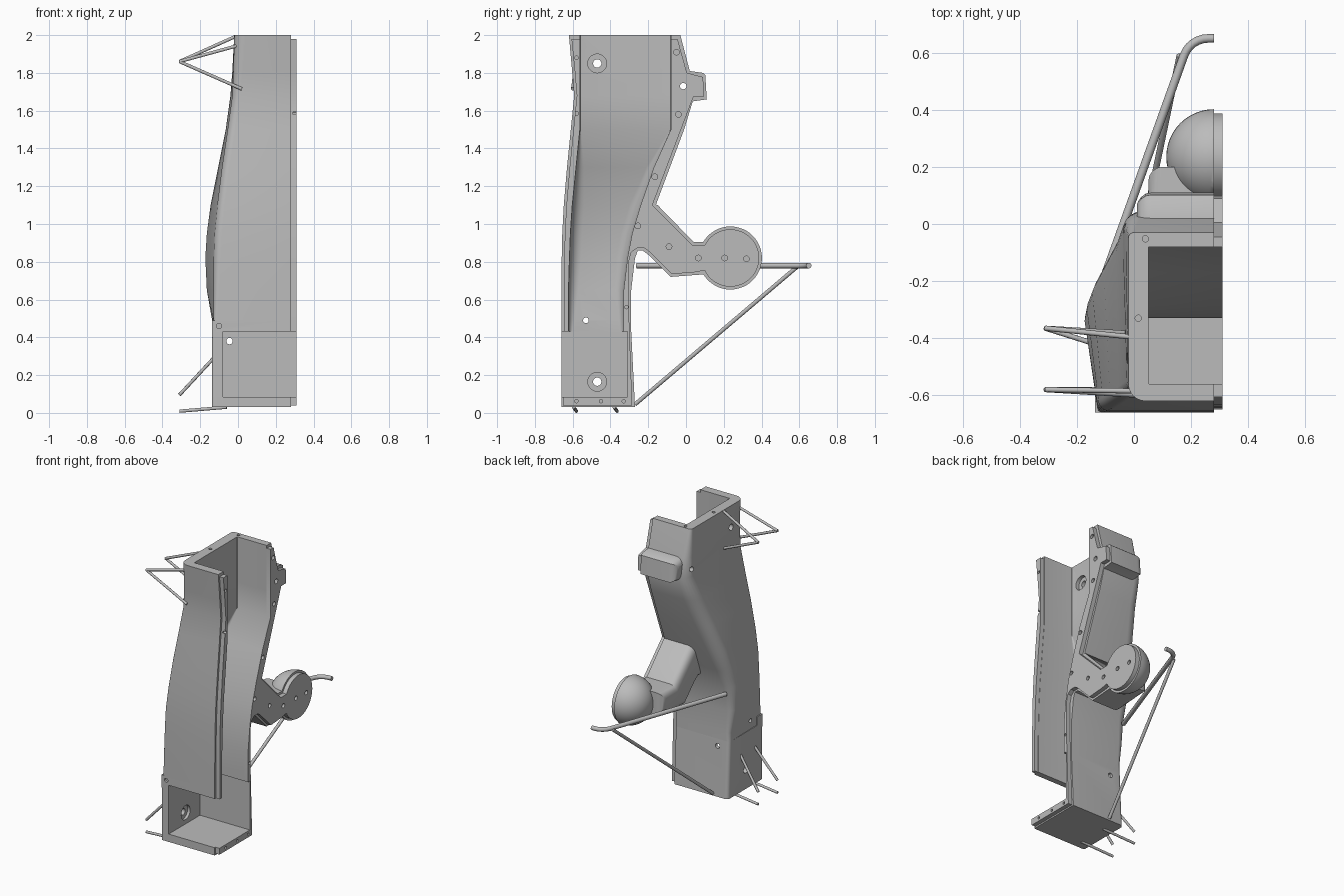
import bpy, bmesh, math
from mathutils import Vector, Matrix

if "Cube" in bpy.data.objects:
    bpy.data.objects.remove(bpy.data.objects["Cube"], do_unlink=True)

GREY = bpy.data.materials.new("plain_grey")
GREY.use_nodes = True
GREY.diffuse_color = (0.5, 0.5, 0.5, 1)
GREY.node_tree.nodes["Principled BSDF"].inputs["Base Color"].default_value = (0.5, 0.5, 0.5, 1)
RIM = 0.28      # plane of the open side
FACE = 0.31     # outer face of the mating flange


def finish(name, bm, angle=35):
    bmesh.ops.recalc_face_normals(bm, faces=bm.faces[:])
    mesh = bpy.data.meshes.new(name)
    bm.to_mesh(mesh)
    bm.free()
    mesh.materials.append(GREY)
    ob = bpy.data.objects.new(name, mesh)
    bpy.context.collection.objects.link(ob)
    smooth(ob, angle)
    return ob


def smooth(ob, angle=35):
    bpy.ops.object.select_all(action='DESELECT')
    ob.select_set(True)
    bpy.context.view_layer.objects.active = ob
    bpy.ops.object.shade_smooth_by_angle(angle=math.radians(angle))


def arc(cx, cy, r, a, b, n=6):
    return [(cx + r * math.cos(math.radians(a + (b - a) * i / n)),
             cy + r * math.sin(math.radians(a + (b - a) * i / n))) for i in range(n + 1)]


def loft(name, rings):
    """Join equal rings of points and cap both ends."""
    bm = bmesh.new()
    loops = [[bm.verts.new(p) for p in ring] for ring in rings]
    for low, high in zip(loops, loops[1:]):
        for i in range(len(low)):
            j = (i + 1) % len(low)
            bm.faces.new((low[i], low[j], high[j], high[i]))
    bm.faces.new(loops[0])
    bm.faces.new(loops[-1])
    return finish(name, bm)


def prism(name, pts, x0, x1, bevel=0):
    """Extrude a side profile across x, rounding the edges at x0."""
    bm = bmesh.new()
    face = bm.faces.new([bm.verts.new((x0, y, z)) for y, z in pts])
    grown = bmesh.ops.extrude_face_region(bm, geom=[face])
    moved = [v for v in grown["geom"] if isinstance(v, bmesh.types.BMVert)]
    bmesh.ops.translate(bm, verts=moved, vec=(x1 - x0, 0, 0))
    if bevel:
        edges = [e for e in bm.edges if all(abs(v.co.x - x0) < 1e-5 for v in e.verts)]
        bmesh.ops.bevel(bm, geom=edges, offset=bevel, segments=4, profile=0.5, affect='EDGES')
    return finish(name, bm)


def outer(xb, xf, yb, yf, rb, rf):
    return ([(RIM, yb)] + arc(xb + rb, yb - rb, rb, 90, 180)
            + arc(xf + rf, yf + rf, rf, 180, 270))


def shell_ring(z, xb, xf, yb, yf, rb, rf, xi, ybi, yfi, ri):
    pts = outer(xb, xf, yb, yf, rb, rf) + [(RIM, yf), (RIM, yfi)]
    pts += arc(xi + ri, yfi + ri, ri, 270, 180) + arc(xi + ri, ybi - ri, ri, 180, 90)
    return [(x, y, z) for x, y in pts + [(RIM, ybi)]]


def box_ring(z, yb):
    pts = outer(-0.137, -0.137, yb, -0.66, 0.025, 0.012)
    pts += [(-0.08, -0.66), (-0.08, -0.31), (RIM, -0.31)]
    return [(x, y, z) for x, y in pts]


# Curved shell: z, outer x back/front, outer y back/front, radii, inner x, inner y, inner radius
stations = [
    (2.00, -0.02, -0.02, -0.03, -0.62, 0.02, 0.06, 0.05, -0.08, -0.56, 0.004),
    (1.81, -0.03, -0.025, 0.02, -0.603, 0.05, 0.05, 0.05, -0.08, -0.56, 0.004),
    (1.68, -0.04, -0.03, 0.045, -0.592, 0.07, 0.04, 0.05, -0.08, -0.56, 0.004),
    (1.50, -0.065, -0.055, -0.01, -0.61, 0.09, 0.04, 0.05, -0.08, -0.56, 0.004),
    (1.30, -0.105, -0.085, -0.085, -0.63, 0.09, 0.04, -0.02, -0.17, -0.58, 0.04),
    (1.10, -0.145, -0.11, -0.16, -0.647, 0.09, 0.04, -0.07, -0.24, -0.60, 0.06),
    (0.95, -0.165, -0.125, -0.22, -0.655, 0.08, 0.04, -0.09, -0.285, -0.61, 0.06),
    (0.82, -0.173, -0.13, -0.27, -0.658, 0.07, 0.04, -0.10, -0.31, -0.615, 0.06),
    (0.65, -0.165, -0.13, -0.29, -0.66, 0.05, 0.03, -0.095, -0.33, -0.62, 0.05),
    (0.49, -0.137, -0.13, -0.29, -0.66, 0.03, 0.02, -0.08, -0.33, -0.62, 0.03),
    (0.43, -0.137, -0.13, -0.29, -0.66, 0.025, 0.012, -0.08, -0.33, -0.62, 0.02),
]
shell = loft("curved_shell", [shell_ring(*s) for s in stations])

# Open-fronted box under the shell
base = loft("base_box_walls", [box_ring(0.43, -0.29), box_ring(0.03, -0.27)])
floor = prism("base_floor", [(-0.66, 0.03), (-0.28, 0.03), (-0.28, 0.085), (-0.66, 0.085)], -0.13, RIM)
corner = prism("base_corner_post", [(-0.66, 0.4), (-0.60, 0.4), (-0.60, 0.49), (-0.66, 0.49)], -0.137, -0.085)

# Lug on the upper back, arm and ball
lug = prism("rear_lug", [(-0.05, 1.84), (0.01, 1.825), (0.02, 1.81), (0.09, 1.80), (0.102, 1.79),
                         (0.11, 1.66), (0.04, 1.65), (-0.03, 1.62)], 0.01, RIM, 0.05)
arm = prism("rear_arm", [(-0.21, 1.12), (-0.15, 1.10), (0.04, 0.905), (0.2, 0.905), (0.2, 0.74),
                         (0.05, 0.73), (-0.08, 0.72), (-0.19, 0.83), (-0.23, 0.86), (-0.28, 0.86)],
            0.05, RIM, 0.05)
bm = bmesh.new()
bmesh.ops.create_uvsphere(bm, u_segments=48, v_segments=24, radius=0.167,
                          matrix=Matrix.Translation((RIM, 0.235, 0.82)))
cut = bmesh.ops.bisect_plane(bm, geom=bm.verts[:] + bm.edges[:] + bm.faces[:],
                             plane_co=(RIM, 0, 0), plane_no=(1, 0, 0), clear_outer=True)
bmesh.ops.holes_fill(bm, edges=[e for e in cut["geom_cut"] if isinstance(e, bmesh.types.BMEdge)])
finish("half_ball", bm)

# Mating flange: back rim with arm and disc outline, floor rim, front rim
plate = [(-0.045, 1.98), (0.005, 1.80), (0.09, 1.778), (0.096, 1.675), (0.04, 1.675),
         (-0.178, 1.10), (0.035, 0.888), (0.10, 0.888)]
plate += arc(0.235, 0.82, 0.152, 150, -150, 40)
plate += [(0.10, 0.755), (0.05, 0.745), (-0.075, 0.735), (-0.19, 0.85), (-0.22, 0.872), (-0.26, 0.872),
          (-0.29, 0.85), (-0.303, 0.80), (-0.303, 0.55), (-0.285, 0.04), (-0.65, 0.04), (-0.65, 0.085),
          (-0.31, 0.085), (-0.31, 0.43), (-0.33, 0.43)]
plate += [(s[8], s[0]) for s in reversed(stations[3:9])] + [(-0.08, 1.98)]
flange = prism("rear_flange", plate, RIM, FACE)
front = [(s[3 + 1] + 0.014, min(s[0], 1.98)) for s in stations]
front += [(s[9] - 0.002, min(s[0], 1.98)) for s in reversed(stations)]
front_flange = prism("front_flange", front, RIM, FACE)


# Screw holes and bores
def drill(targets, a, b, r):
    a, b = Vector(a), Vector(b)
    bm = bmesh.new()
    turn = Vector((0, 0, 1)).rotation_difference(b - a).to_matrix().to_4x4()
    bmesh.ops.create_cone(bm, cap_ends=True, segments=20, radius1=r, radius2=r, depth=(b - a).length,
                          matrix=Matrix.Translation((a + b) / 2) @ turn)
    tool = finish("drill_cutter", bm)
    tool.hide_render = True
    for ob in targets:
        mod = ob.modifiers.new("hole", 'BOOLEAN')
        mod.operation, mod.object, mod.solver = 'DIFFERENCE', tool, 'EXACT'
        bpy.ops.object.select_all(action='DESELECT')
        bpy.context.view_layer.objects.active = ob
        bpy.ops.object.modifier_apply(modifier=mod.name)
    bpy.data.objects.remove(tool, do_unlink=True)


for y, z in [(-0.05, 1.91), (-0.04, 1.58), (-0.165, 1.25), (-0.255, 0.99), (-0.09, 0.88),
             (0.065, 0.82), (0.205, 0.82), (0.32, 0.815)]:
    drill([flange], (0.292, y, z), (0.4, y, z), 0.015)
for y, z in [(-0.316, 0.56), (-0.58, 0.062), (-0.45, 0.062), (-0.33, 0.062)]:
    drill([flange], (0.292, y, z), (0.4, y, z), 0.009)
for z in (1.88, 1.585):
    drill([front_flange], (0.292, -0.58, z), (0.4, -0.58, z), 0.01)
drill([shell, lug, flange], (-0.3, -0.015, 1.73), (0.4, -0.015, 1.73), 0.017)
for body, z, seat in ((shell, 1.85, 0.025), (base, 0.165, -0.1)):
    drill([body], (-0.3, -0.47, z), (0.2, -0.47, z), 0.022)
    drill([body], (seat, -0.47, z), (0.2, -0.47, z), 0.05)
drill([shell], (-0.3, -0.53, 0.49), (0.1, -0.53, 0.49), 0.015)
drill([base], (-0.045, -0.4, 0.38), (-0.045, -0.1, 0.38), 0.017)
drill([corner, shell], (-0.1, -0.8, 0.46), (-0.1, -0.645, 0.46), 0.014)
drill([base], (-0.1, -0.8, 0.06), (-0.1, -0.645, 0.06), 0.014)
for x, y in ((0.04, -0.052), (0.015, -0.33)):
    drill([shell], (x, y, 1.97), (x, y, 2.1), 0.011)
for ob in (shell, base, corner, lug, flange, front_flange):
    smooth(ob)


# Thin rods
def rod(name, pts, r):
    curve = bpy.data.curves.new(name, 'CURVE')
    curve.dimensions, curve.bevel_depth, curve.bevel_resolution = '3D', r, 3
    curve.use_fill_caps = True
    line = curve.splines.new('POLY')
    line.points.add(len(pts) - 1)
    for point, co in zip(line.points, pts):
        point.co = (*co, 1)
    curve.materials.append(GREY)
    ob = bpy.data.objects.new(name, curve)
    bpy.context.collection.objects.link(ob)
    bpy.ops.object.select_all(action='DESELECT')
    ob.select_set(True)
    bpy.context.view_layer.objects.active = ob
    bpy.ops.object.convert(target='MESH')
    smooth(bpy.context.view_layer.objects.active, 40)


bend = [(x, y, 0.78) for x, y in arc(0.26, 0.56, 0.09, 160, 90)]
rod("rear_handle_rod", [(-0.13, -0.26, 0.78)] + bend + [(RIM, 0.65, 0.78)], 0.015)
rod("rear_brace_rod", [(-0.02, -0.27, 0.045), (0.16, 0.59, 0.775)], 0.011)
for label, y, top in (("front", -0.58, (0.02, -0.585, 1.95)), ("rear", -0.365, (-0.015, -0.395, 1.992))):
    rod("upper_rod_" + label, [(-0.31, y, 1.86), top], 0.009)
    rod("upper_brace_" + label, [(-0.31, y, 1.86), (0.02, y - 0.02, 1.715)], 0.009)
    rod("lower_brace_" + label, [(-0.31, y, 0.095), (-0.12, y - 0.06 * (y > -0.5), 0.3)], 0.009)
    rod("lower_rod_" + label, [(-0.31, y, 0.009), (-0.06, y - 0.015, 0.03)], 0.009)
